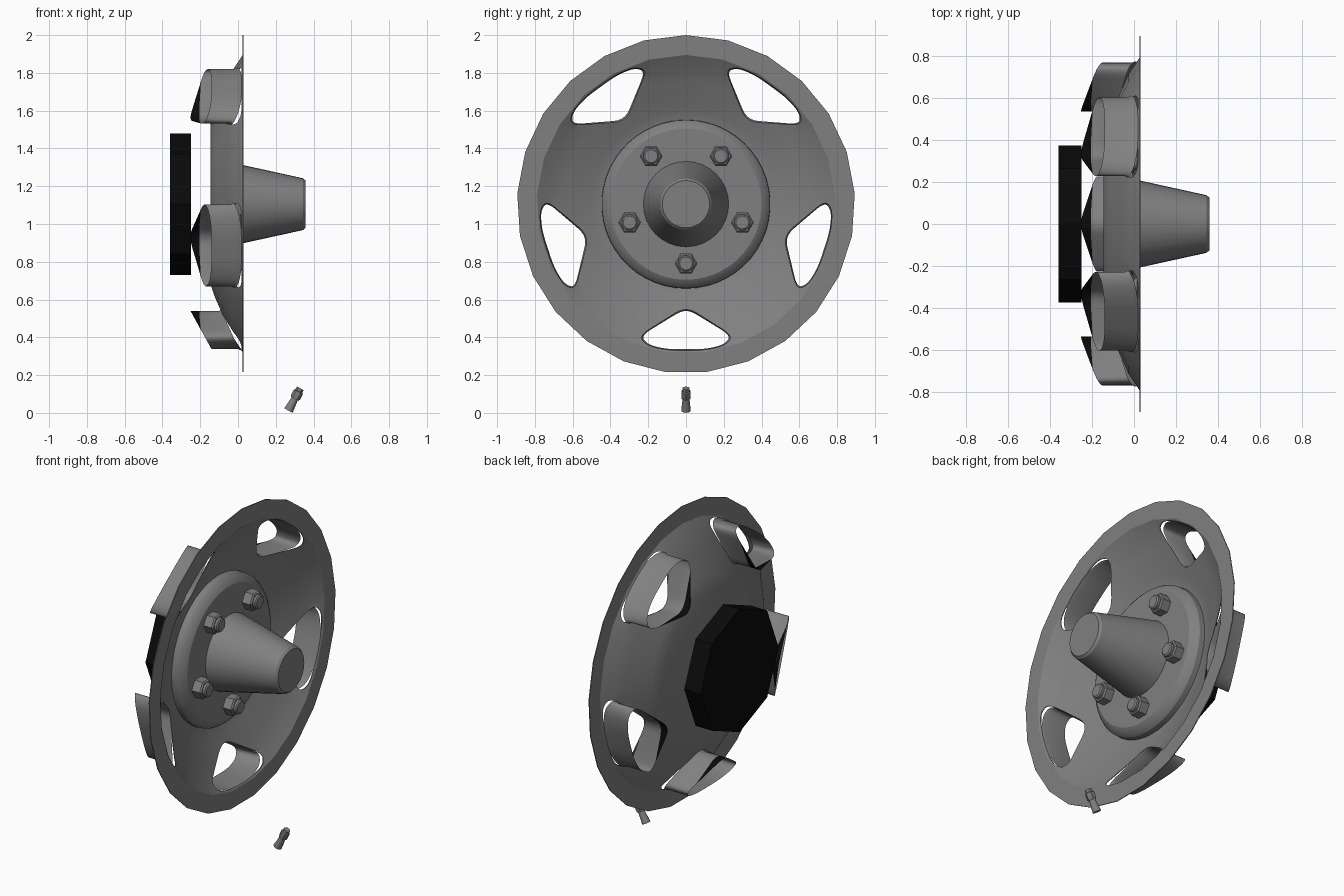
import bpy, bmesh
from math import sin, cos, pi, radians
from mathutils import Vector

if "Cube" in bpy.data.objects:
    bpy.data.objects.remove(bpy.data.objects["Cube"])

CZ = 1.105                                            # wheel axle height
SPOKES = [-pi / 2 + k * 2 * pi / 5 for k in range(5)]  # window and nut angles


def material(name, value):
    m = bpy.data.materials.new(name)
    m.use_nodes = True
    col = (value, value, value, 1)
    m.diffuse_color = col
    m.node_tree.nodes["Principled BSDF"].inputs["Base Color"].default_value = col
    return m


GREY = material("steel grey", 0.215)
BLACK = material("black", 0.003)


def finish(name, bm, mats, closed=True):
    bmesh.ops.remove_doubles(bm, verts=bm.verts, dist=0.0002)
    if closed:
        bmesh.ops.recalc_face_normals(bm, faces=bm.faces)
    me = bpy.data.meshes.new(name)
    bm.to_mesh(me)
    bm.free()
    for m in mats:
        me.materials.append(m)
    ob = bpy.data.objects.new(name, me)
    bpy.context.collection.objects.link(ob)
    return ob


def smooth(ob, angle=30):
    bpy.ops.object.select_all(action='DESELECT')
    ob.select_set(True)
    bpy.context.view_layer.objects.active = ob
    bpy.ops.object.shade_smooth_by_angle(angle=radians(angle))


def bridge(bm, rings):
    """Quads between successive closed rings of points; returns the new faces."""
    loops = [[bm.verts.new(p) for p in ring] for ring in rings]
    n = len(loops[0])
    return [bm.faces.new((a[i], a[(i + 1) % n], b[(i + 1) % n], b[i]))
            for a, b in zip(loops, loops[1:]) for i in range(n)]


def lathe(name, profile, sides, mat, loc=(0, 0, CZ), start=pi / 2):
    """Revolve (x, radius) points about the x axis."""
    bm = bmesh.new()
    angles = [start + 2 * pi * i / sides for i in range(sides)]
    bridge(bm, [[(x, r * cos(a), r * sin(a)) for a in angles] for x, r in profile])
    ob = finish(name, bm, [mat])
    ob.location = loc
    smooth(ob)
    return ob


# Window outline: rounded polygon in (sideways, radius)
half = [(0.24, 0.697), (0.2, 0.745), (0.1, 0.768)]
corners = [Vector(p) for p in [(0, 0.55)] + half + [(-u, r) for u, r in reversed(half)]]


def window_outline(grow):
    pts = []
    for i, c in enumerate(corners):
        ends = []
        for other in (corners[i - 1], corners[(i + 1) % len(corners)]):
            d = other - c
            ends.append(c + d.normalized() * min(0.06, 0.45 * d.length))
        for k in range(6):
            t = k / 5
            pts.append(ends[0] * (1 - t) ** 2 + c * 2 * t * (1 - t) + ends[1] * t * t)
    mid = Vector((0, 0.69))
    return [p + (p - mid).normalized() * grow for p in pts]


def place(p, x, a):
    return (x, p.y * cos(a) - p.x * sin(a), p.y * sin(a) + p.x * cos(a))


# Dish: flat outer rim running into a shallow bowl
bowl = [(-0.14, 0), (-0.14, 0.43), (-0.116, 0.5), (-0.085, 0.57),
        (-0.052, 0.645), (-0.02, 0.715), (0.03, 0.79), (0.03, 0.895)]
dish = lathe("dish", bowl + [(x - 0.005, r) for x, r in reversed(bowl)], 25, GREY)


def bowl_x(r):
    for (x0, r0), (x1, r1) in zip(bowl, bowl[1:]):
        if r0 <= r <= r1:
            return x0 + (x1 - x0) * (r - r0) / (r1 - r0)
    return 0.03


# Cut the five windows
bm = bmesh.new()
for a in SPOKES:
    rings = [[place(p, x, a) for p in window_outline(0.008)] for x in (-0.3, 0.1)]
    bridge(bm, rings)
    for ring in rings:
        bm.faces.new([bm.verts.new(p) for p in ring])
cutter = finish("window_cutter", bm, [GREY])
cutter.location.z = CZ
cutter.hide_render = True
mod = dish.modifiers.new("windows", 'BOOLEAN')
mod.operation = 'DIFFERENCE'
mod.solver = 'EXACT'
mod.object = cutter
bpy.context.view_layer.objects.active = dish
bpy.ops.object.modifier_apply(modifier=mod.name)
bpy.data.objects.remove(cutter)
smooth(dish)

# Window sleeves: rounded front lip, wall slanting back to a black inner tip
outer, inner = window_outline(0.009), window_outline(0)
TIP = -0.205


def back_x(p):
    return -0.14 - 0.11 * (0.768 - p.y) / 0.2


for k, a in enumerate(SPOKES):
    bm = bmesh.new()
    faces = bridge(bm, [
        [place(p, bowl_x(p.y) + 0.001, a) for p in outer],
        [place(p, bowl_x(p.y) - 0.014, a) for p in inner],
        [place(p, max(back_x(p), TIP), a) for p in inner],
        [place(p, back_x(p), a) for p in inner]])
    for f in faces:
        f.material_index = int(f.calc_center_median().x < TIP - 0.001)
    bmesh.ops.dissolve_degenerate(bm, edges=bm.edges, dist=0.0002)
    sleeve = finish(f"window_sleeve_{k + 1}", bm, [GREY, BLACK], closed=False)
    sleeve.location.z = CZ
    smooth(sleeve, 40)

# Hub plate, tapered axle cap and black rear disc
lathe("hub_plate", [(-0.138, 0), (-0.138, 0.447), (-0.1, 0.445), (-0.085, 0.435),
                    (-0.067, 0.412), (-0.06, 0.4), (-0.06, 0)], 50, GREY)
lathe("axle_cap", [(-0.06, 0), (-0.06, 0.226), (0.345, 0.137), (0.358, 0.125),
                   (0.358, 0)], 32, GREY)
lathe("rear_disc", [(-0.36, 0), (-0.36, 0.374), (-0.25, 0.374), (-0.25, 0)], 8, BLACK)

# Wheel nuts on studs
for k, a in enumerate(SPOKES):
    spot = (0, 0.314 * cos(a), CZ + 0.314 * sin(a))
    lathe(f"wheel_nut_{k + 1}", [(-0.062, 0), (-0.062, 0.06), (-0.008, 0.06),
                                 (0, 0.052), (0, 0)], 6, GREY, spot, 0)
    lathe(f"wheel_stud_{k + 1}", [(-0.01, 0), (-0.01, 0.042), (0.014, 0.042),
                                  (0.02, 0.034), (0.02, 0)], 16, GREY, spot)

# Loose valve stem with a hexagonal cap
for name, profile, sides in (
        ("valve_stem", [(0, 0), (0, 0.025), (0.075, 0.018), (0.075, 0)], 12),
        ("valve_cap", [(0.07, 0), (0.07, 0.022), (0.08, 0.027), (0.112, 0.027),
                       (0.118, 0.021), (0.134, 0.02), (0.134, 0)], 6)):
    part = lathe(name, profile, sides, GREY, (0.267, 0, 0.012))
    part.rotation_euler.y = -radians(62)
